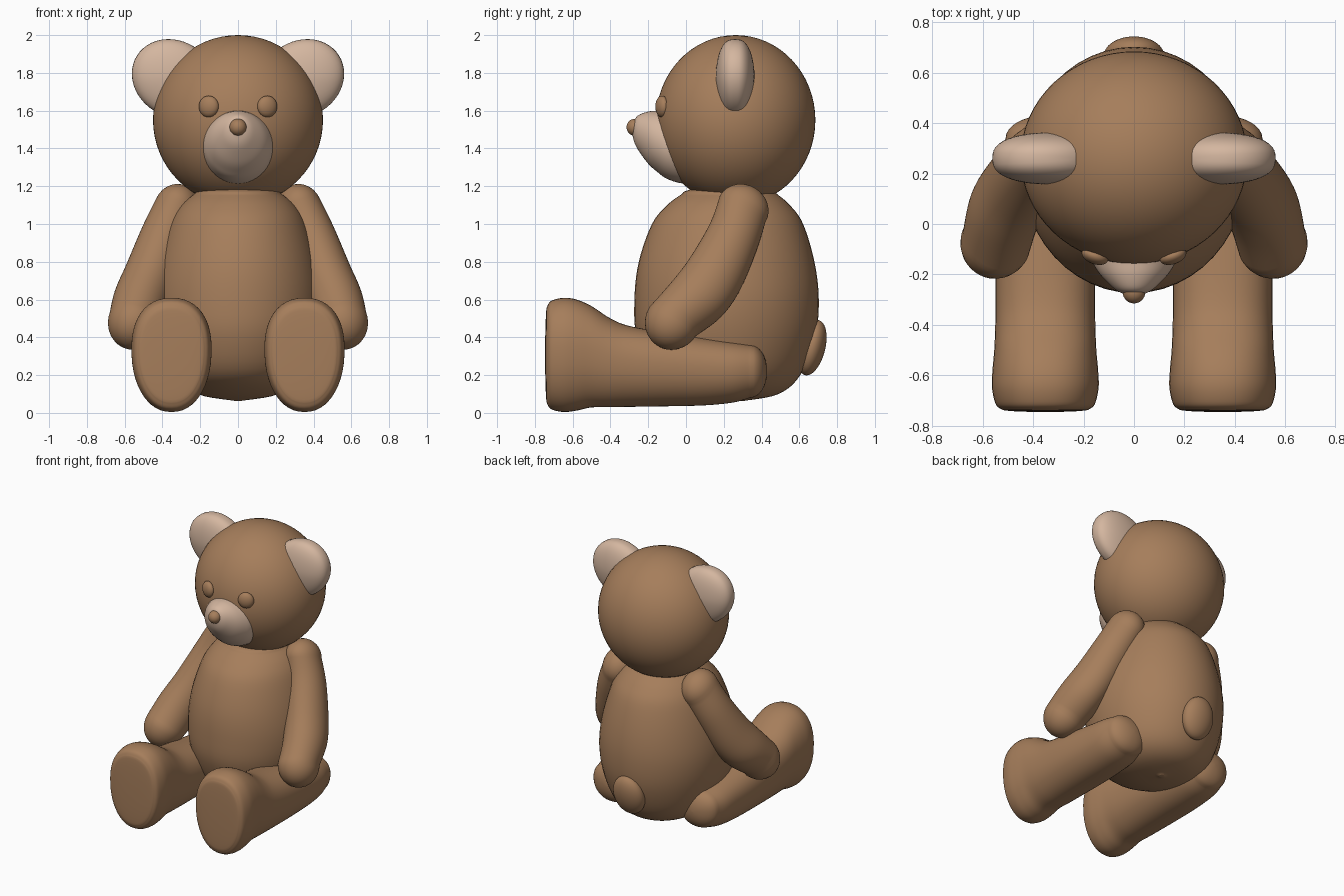
import bpy, bmesh, math
from mathutils import Vector, Matrix

if "Cube" in bpy.data.objects:
    bpy.data.objects.remove(bpy.data.objects["Cube"])


def material(name, rgb):
    m = bpy.data.materials.new(name)
    m.diffuse_color = (*rgb, 1)
    m.use_nodes = True
    m.node_tree.nodes["Principled BSDF"].inputs["Base Color"].default_value = m.diffuse_color
    return m


BROWN = material("brown plush", (0.38, 0.208, 0.105))
CREAM = material("pale beige plush", (0.66, 0.47, 0.35))


def finish(bm, name, mat):
    bmesh.ops.recalc_face_normals(bm, faces=bm.faces)
    for f in bm.faces:
        f.smooth = True
    me = bpy.data.meshes.new(name)
    bm.to_mesh(me)
    bm.free()
    me.materials.append(mat)
    ob = bpy.data.objects.new(name, me)
    bpy.context.collection.objects.link(ob)
    return ob


def ellipsoid(name, mat, loc, radii, axis="X", angle=0.0, seg=48):
    bm = bmesh.new()
    m = (Matrix.Translation(loc) @ Matrix.Rotation(angle, 4, axis)
         @ Matrix.Diagonal((*radii, 1)))
    bmesh.ops.create_uvsphere(bm, u_segments=seg, v_segments=seg // 2, radius=1, matrix=m)
    return finish(bm, name, mat)


def spow(t, p):
    return math.copysign(abs(t) ** p, t)


def spline(p, steps=5):
    """Smooth interpolation through a list of section vectors."""
    out = []
    for i in range(len(p) - 1):
        a, b, c, d = p[max(i - 1, 0)], p[i], p[i + 1], p[min(i + 2, len(p) - 1)]
        for k in range(steps):
            t = k / steps
            out.append([0.5 * (2 * B + (C - A) * t + (2 * A - 5 * B + 4 * C - D) * t * t
                               + (3 * B - A - 3 * C + D) * t ** 3)
                        for A, B, C, D in zip(a, b, c, d)])
    return out + [list(p[-1])]


def loft(name, mat, sections, u, v, cap0, cap1, side=1, egg=0.0, power=1.0, seg=48):
    """Elliptical sections (x, y, z, ru, rv) in the u/v plane, with rounded ends."""
    u, v = Vector(u).normalized(), Vector(v).normalized()
    first, last = Vector(sections[0][:3]), Vector(sections[-1][:3])
    n = u.cross(v)
    if n.dot(last - first) < 0:
        n = -n

    def cap(s, depth):
        rings = []
        for k in range(1, 9):
            t = math.radians(89) * k / 8
            c = Vector(s[:3]) + n * depth * math.sin(t)
            rings.append([*c, s[3] * math.cos(t), s[4] * math.cos(t)])
        return rings

    rings = cap(sections[0], -cap0)[::-1] + spline(sections) + cap(sections[-1], cap1)
    bm = bmesh.new()
    loops = []
    for x, y, z, ru, rv in rings:
        loop = []
        for k in range(seg):
            a = 2 * math.pi * k / seg
            p = (Vector((x, y, z))
                 + u * ru * spow(math.cos(a), power) * (1 + egg * math.sin(a))
                 + v * rv * spow(math.sin(a), power))
            loop.append(bm.verts.new((p.x * side, p.y, p.z)))
        loops.append(loop)
    for A, B in zip(loops, loops[1:]):
        for k in range(seg):
            j = (k + 1) % seg
            bm.faces.new((A[k], A[j], B[j], B[k]))
    bm.faces.new(loops[0])
    bm.faces.new(loops[-1])
    return finish(bm, name, mat)


X, Y, Z = (1, 0, 0), (0, 1, 0), (0, 0, 1)

# Torso: (height, centre y, half width, half depth)
torso = [(0.064, 0.29, 0.02, 0.02), (0.1, 0.265, 0.215, 0.225), (0.2, 0.22, 0.35, 0.385),
         (0.4, 0.212, 0.425, 0.472),
         (0.6, 0.215, 0.447, 0.488), (0.8, 0.215, 0.42, 0.465), (1.0, 0.22, 0.36, 0.40),
         (1.1, 0.225, 0.30, 0.325), (1.16, 0.23, 0.23, 0.25)]
loft("torso", BROWN, [(0, y, z, a, b) for z, y, a, b in torso], X, Y, 0.002, 0.04)

# Head, muzzle, nose, tail
ellipsoid("head", BROWN, (0, 0.263, 1.55), (0.45, 0.422, 0.45), seg=64)
muzzle = [(0.1, 1.405, 0.195, 0.195), (-0.02, 1.41, 0.195, 0.195), (-0.1, 1.422, 0.184, 0.183),
          (-0.15, 1.437, 0.166, 0.163), (-0.2, 1.457, 0.135, 0.138), (-0.25, 1.482, 0.086, 0.095),
          (-0.272, 1.49, 0.054, 0.062), (-0.283, 1.495, 0.022, 0.026)]
loft("muzzle", CREAM, [(0, y, z, a, b) for y, z, a, b in muzzle], X, Z, 0.02, 0.003)
ellipsoid("nose", BROWN, (0, -0.27, 1.512), (0.045, 0.045, 0.045), seg=32)
ellipsoid("tail", BROWN, (0, 0.667, 0.345), (0.12, 0.07, 0.15), "X", -0.25)

# Leg sections: (y, centre z, half width, half height), sole first
leg = [(-0.736, 0.306, 0.172, 0.255), (-0.715, 0.306, 0.196, 0.286), (-0.65, 0.307, 0.211, 0.302),
       (-0.58, 0.306, 0.209, 0.294), (-0.5, 0.297, 0.202, 0.268), (-0.4, 0.265, 0.198, 0.235),
       (-0.3, 0.246, 0.197, 0.214), (-0.1, 0.23, 0.197, 0.195), (0.1, 0.218, 0.19, 0.178),
       (0.25, 0.215, 0.18, 0.16), (0.34, 0.22, 0.157, 0.14)]
# Arm sections from shoulder to paw
arm = [(0.325, 0.30, 1.08, 0.12, 0.14), (0.385, 0.25, 0.93, 0.133, 0.143),
       (0.46, 0.15, 0.73, 0.142, 0.158), (0.515, 0.05, 0.595, 0.146, 0.162),
       (0.547, -0.07, 0.485, 0.14, 0.145)]

for s, tag in ((-1, "left"), (1, "right")):
    loft(tag + "_leg", BROWN, [(0.352, y, z, a, b) for y, z, a, b in leg],
         X, Z, 0.01, 0.09, s, egg=0.08, power=0.9)
    v = Vector((0, 0.85, -0.52))
    d = Vector((0.24, -0.37, -0.6))
    loft(tag + "_arm", BROWN, arm, v.cross(d), v, 0.13, 0.155, s)
    # Ears: flattened cushions, fuller at the top
    ear = ellipsoid(tag + "_ear", CREAM, (s * 0.34, 0.26, 1.77), (0.23, 0.105, 0.2), "Y",
                    -s * math.atan2(0.525, 0.85))
    for p in ear.data.vertices:
        t = (p.co.y - 0.26) / 0.105
        p.co.y = 0.26 + 0.103 * spow(t, 0.75) * (1 + 0.6 * min(0, p.co.z - 1.77))
    ellipsoid(tag + "_eye", BROWN, (s * 0.155, -0.127, 1.622), (0.055, 0.032, 0.057), "Z",
              s * 0.35, seg=32)
